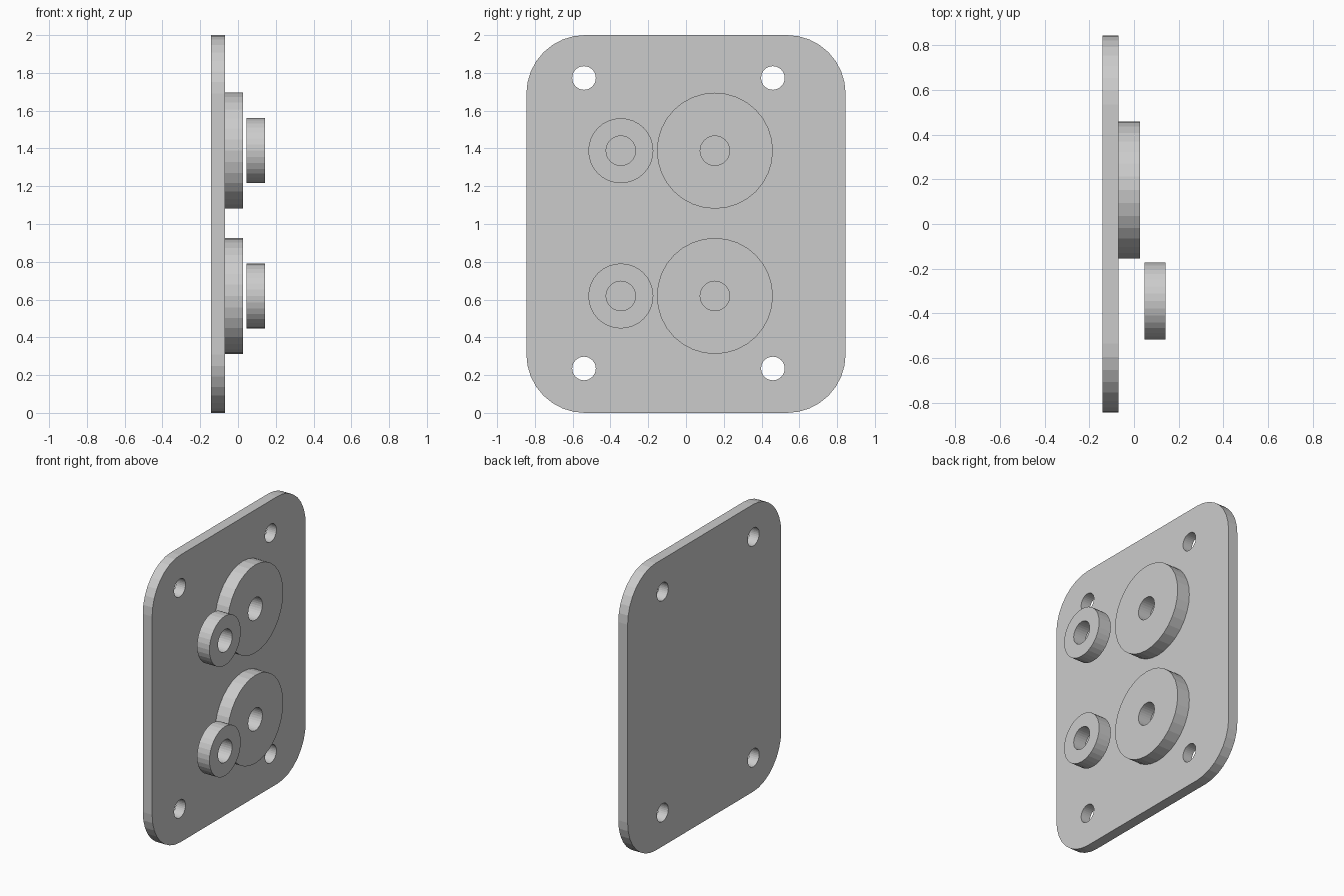
import bpy, bmesh
from math import cos, sin, pi
from mathutils import Vector

if "Cube" in bpy.data.objects:
    bpy.data.objects.remove(bpy.data.objects["Cube"])


def circle(y, z, r, n=32):
    return [(y + r * cos(2 * pi * i / n), z + r * sin(2 * pi * i / n)) for i in range(n)]


def rounded_rect(half_y, z0, z1, r, n=8):
    pts = []
    corners = [(half_y - r, z1 - r), (r - half_y, z1 - r),
               (r - half_y, z0 + r), (half_y - r, z0 + r)]
    for k, (cy, cz) in enumerate(corners):
        for i in range(n + 1):
            a = (k + i / n) * pi / 2
            pts.append((cy + r * cos(a), cz + r * sin(a)))
    return pts


def slab(name, loops, x0, x1):
    """Fill an outline and its holes in the YZ plane, then extrude along x."""
    bm = bmesh.new()
    edges = []
    for loop in loops:
        vs = [bm.verts.new((x0, y, z)) for y, z in loop]
        edges += [bm.edges.new((vs[i - 1], vs[i])) for i in range(len(vs))]
    bmesh.ops.triangle_fill(bm, edges=edges, use_beauty=True, normal=Vector((1, 0, 0)))
    ext = bmesh.ops.extrude_face_region(bm, geom=bm.faces[:], use_keep_orig=True)
    moved = [g for g in ext["geom"] if isinstance(g, bmesh.types.BMVert)]
    bmesh.ops.translate(bm, verts=moved, vec=(x1 - x0, 0, 0))
    bmesh.ops.recalc_face_normals(bm, faces=bm.faces[:])
    mesh = bpy.data.meshes.new(name)
    bm.to_mesh(mesh)
    bm.free()
    ob = bpy.data.objects.new(name, mesh)
    bpy.context.collection.objects.link(ob)
    return ob


# Mounting plate with four screw holes
holes = [circle(y, z, 0.0625) for y in (-0.54, 0.46) for z in (0.235, 1.773)]
slab("mounting_plate", [rounded_rect(0.845, 0, 2, 0.31)] + holes, -0.142, -0.07)

# Lower and upper pairs: large washer on the plate, small washer in front
for level, z in (("lower", 0.619), ("upper", 1.388)):
    slab("large_washer_" + level, [circle(0.153, z, 0.307), circle(0.153, z, 0.078)], -0.07, 0.026)
    slab("small_washer_" + level, [circle(-0.345, z, 0.172), circle(-0.345, z, 0.078)], 0.046, 0.142)
